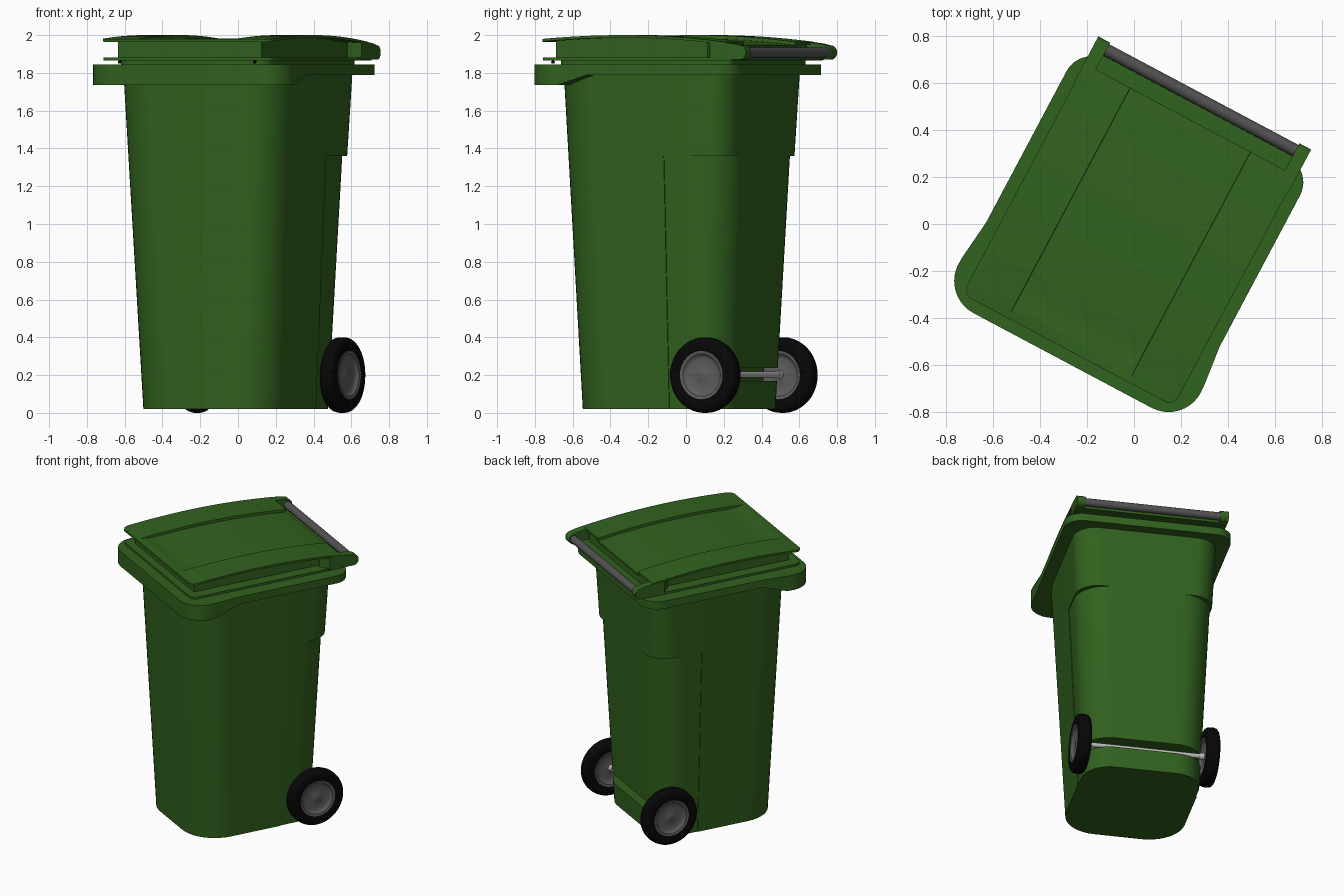
import bpy, bmesh, math
from mathutils import Matrix, Vector

if "Cube" in bpy.data.objects:
    bpy.data.objects.remove(bpy.data.objects["Cube"])

# The whole bin is turned about z; parts are built square and then rotated
TURN = Matrix.Rotation(math.radians(-28), 4, 'Z') @ Matrix.Translation((0.004, 0, 0))


def material(name, rgb):
    m = bpy.data.materials.new(name)
    m.diffuse_color = (*rgb, 1)
    m.use_nodes = True
    m.node_tree.nodes["Principled BSDF"].inputs["Base Color"].default_value = m.diffuse_color
    return m


GREEN = material("bin green", (0.031, 0.122, 0.013))
BLACK = material("tyre black", (0.002, 0.002, 0.002))
HUB = material("hub grey", (0.11, 0.11, 0.11))
BAR = material("handle grey", (0.085, 0.085, 0.085))
STEEL = material("axle steel", (0.5, 0.5, 0.5))


def finish(name, bm, mat, angle=32):
    bmesh.ops.remove_doubles(bm, verts=bm.verts, dist=1e-5)
    bmesh.ops.recalc_face_normals(bm, faces=bm.faces)
    bm.transform(TURN)
    me = bpy.data.meshes.new(name)
    bm.to_mesh(me)
    bm.free()
    me.materials.append(mat)
    ob = bpy.data.objects.new(name, me)
    bpy.context.collection.objects.link(ob)
    bpy.ops.object.select_all(action='DESELECT')
    ob.select_set(True)
    bpy.context.view_layer.objects.active = ob
    bpy.ops.object.shade_smooth_by_angle(angle=math.radians(angle))
    return ob


def half_outline(w, front, back, rf, rb, side=(), wb=None):
    """Right half of a rounded rectangle, from the front edge to the back edge."""
    wb = w if wb is None else wb
    pts = []
    for i in range(11):
        a = math.radians(-90 + 9 * i)
        pts.append((w - rf + rf * math.cos(a), front + rf + rf * math.sin(a)))
    pts += side
    for i in range(11):
        a = math.radians(9 * i)
        pts.append((wb - rb + rb * math.cos(a), back - rb + rb * math.sin(a)))
    return pts


def loft(name, rings, mat):
    """Mirrored solid through half outlines of (u, v, z) points."""
    bm = bmesh.new()
    R = [[bm.verts.new(p) for p in ring] for ring in rings]
    L = [[bm.verts.new((-p[0], p[1], p[2])) for p in ring] for ring in rings]
    n = len(rings[0])
    for k in range(len(rings) - 1):
        for S in (R, L):
            for i in range(n - 1):
                bm.faces.new((S[k][i], S[k][i + 1], S[k + 1][i + 1], S[k + 1][i]))
        for i in (0, n - 1):
            bm.faces.new((R[k][i], L[k][i], L[k + 1][i], R[k + 1][i]))
    for k in (0, -1):
        for i in range(n - 1):
            bm.faces.new((R[k][i], R[k][i + 1], L[k][i + 1], L[k][i]))
    return finish(name, bm, mat)


def slab(name, pts, z0, z1, mat):
    return loft(name, [[(u, v, z0) for u, v in pts], [(u, v, z1) for u, v in pts]], mat)


def sweep(name, rows, mat):
    """Closed cross-sections joined one after another."""
    bm = bmesh.new()
    V = [[bm.verts.new(p) for p in r] for r in rows]
    n = len(V[0])
    for a, b in zip(V, V[1:]):
        for i in range(n):
            bm.faces.new((a[i], a[(i + 1) % n], b[(i + 1) % n], b[i]))
    bm.faces.new(V[0])
    bm.faces.new(V[-1])
    return finish(name, bm, mat)


def lathe(name, profile, centre, mat, steps=48):
    """Spin (radius, offset) points about the sideways axis."""
    bm = bmesh.new()
    vs = [bm.verts.new((x, r, 0)) for r, x in profile]
    es = [bm.edges.new(p) for p in zip(vs, vs[1:])]
    bmesh.ops.spin(bm, geom=vs + es, axis=(1, 0, 0), cent=(0, 0, 0),
                   angle=2 * math.pi, steps=steps)
    bm.transform(Matrix.Translation(centre))
    return finish(name, bm, mat)


# Tapered body; the lower rear corners are rounder, with a groove for the axle
def body_ring(z, recess, groove=False):
    t = z / 1.8
    w = 0.401 + 0.083 * t
    wb = w - 0.005 if recess else w
    back = 0.33 if groove else 0.402 + 0.087 * t
    rb = 0.19 + 0.035 * t if recess else 0.155
    pts = half_outline(w, -0.498 - 0.071 * t, back, 0.24, rb,
                       [(w, 0.115), (wb, 0.115)], wb)
    return [(u, v, z) for u, v in pts]


loft("body", [body_ring(0.02, True), body_ring(0.17, True),
              body_ring(0.17, True, True), body_ring(0.237, True, True),
              body_ring(0.237, True), body_ring(1.36, True),
              body_ring(1.36, False), body_ring(1.82, False)], GREEN)

# Rim, deeper and wider round the front
rim = half_outline(0.585, -0.657, 0.56, 0.155, 0.12,
                   [(0.583, -0.46), (0.564, -0.29)], 0.564)
loft("rim", [[(u, v, 1.735 if v < -0.45 else 1.79) for u, v in rim],
             [(u, v, 1.845) for u, v in rim]], GREEN)
slab("rim_collar", half_outline(0.45, -0.54, 0.5, 0.08, 0.05), 1.84, 1.868, GREEN)

# Lid flange, with a flap reaching back to the handle bar
slab("lid_flange", half_outline(0.51, -0.605, 0.56, 0.05, 0.03), 1.865, 1.882, GREEN)
slab("lid_flap", half_outline(0.465, 0.45, 0.585, 0.01, 0.01), 1.868, 1.886, GREEN)


# Lid: arched top with a middle that sinks behind the front lip, on an upright wall
def arch(v):
    return 2.0 - (0.085 if v < -0.1 else 0.1) * (v + 0.1) ** 2


def lid_row(v, w, drop, floor=None):
    a = arch(v) - drop
    f = min(1, max(0, (v + 0.59) / 0.12))
    sink = 0.018 * f * f * (3 - 2 * f)
    top = [(-w, a), (-0.291, a), (-0.29, a - sink), (0.29, a - sink), (0.291, a), (w, a)]
    if floor is None:
        low = [(u, z - 0.014) for u, z in reversed(top)]
    else:
        low = [(w, floor), (-w, floor)]
    return [(u, v, z) for u, z in top + low]


N = 36
vs = [-0.555 + 1.06 * i / N for i in range(N + 1)]
sweep("lid_top", [lid_row(-0.607, 0.475, 0), lid_row(-0.595, 0.497, 0),
                  lid_row(-0.575, 0.508, 0)] + [lid_row(v, 0.51, 0) for v in vs], GREEN)
sweep("lid_wall", [lid_row(-0.55 + 1.05 * i / N, 0.43, 0.007, 1.875)
                   for i in range(N + 1)], GREEN)


# Handle bracket outline: follows the lid arch, then rounds off behind the bar
def bracket(start):
    prof = [(start, 1.87), (0.6, 1.87)]
    prof += [(0.597 + 0.038 * math.cos(a), 1.908 + 0.038 * math.sin(a))
             for a in (math.radians(-75 + 15 * i) for i in range(12))]
    return prof + [(v, arch(v) - 0.002) for v in (0.56, 0.5, 0.46, start)]


# Brackets, buffers under the lid, and wheels on both sides
TYRE = [(0.12, -0.038), (0.135, -0.043), (0.17, -0.045), (0.186, -0.04), (0.196, -0.029),
        (0.2, -0.014), (0.2, 0.014), (0.196, 0.029), (0.186, 0.04), (0.17, 0.045),
        (0.135, 0.043), (0.12, 0.038)]
DISC = [(0.0, 0.031), (0.022, 0.03), (0.03, 0.027), (0.09, 0.025), (0.103, 0.03),
        (0.112, 0.041), (0.128, 0.044)]
DISC = DISC + [(r, -x) for r, x in reversed(DISC)]
for side, s in (("left", -1), ("right", 1)):
    sweep(side + "_handle_bracket",
          [[(s * u, v, z) for v, z in bracket(start)]
           for u, start in ((0.457, 0.37), (0.514, 0.42))], GREEN)
    lathe(side + "_lid_buffer", [(0, -0.006), (0.008, -0.006), (0.008, 0.006), (0, 0.006)],
          (s * 0.405, -0.58, 1.857), BLACK, 12)
    lathe(side + "_tyre", TYRE, (s * 0.435, 0.349, 0.2), BLACK)
    lathe(side + "_hub", DISC, (s * 0.435, 0.349, 0.2), HUB)


# Handle bar and axle
def rod(r, half):
    return [(0, -half), (r, -half), (r, half), (0, half)]


lathe("handle_bar", rod(0.027, 0.46), (0, 0.6, 1.907), BAR, 24)
lathe("axle", rod(0.016, 0.42), (0, 0.349, 0.203), STEEL, 20)
for side, s in (("left", -1), ("right", 1)):
    lathe(side + "_axle_collar", rod(0.022, 0.02), (s * 0.39, 0.349, 0.203), STEEL, 20)
